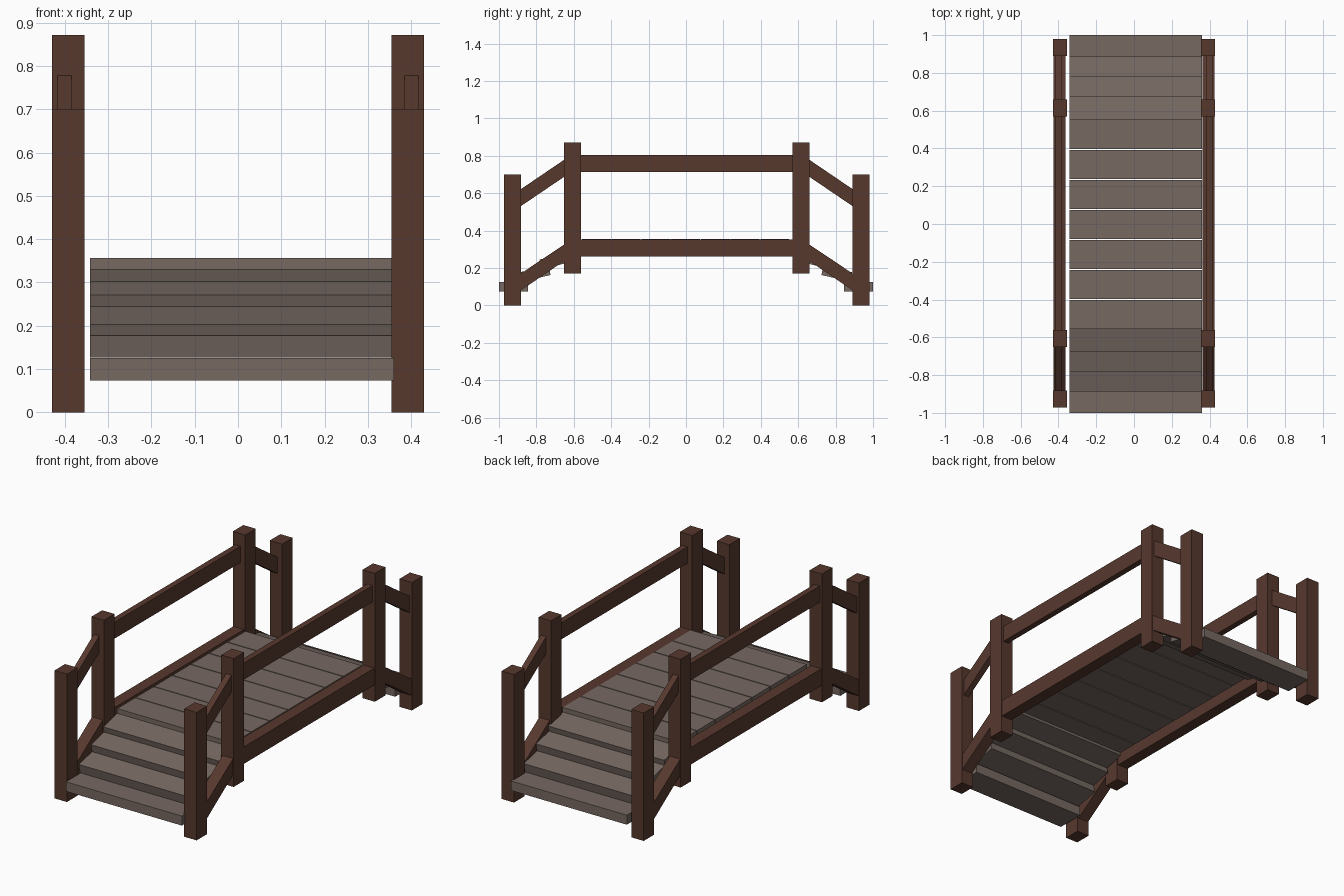
import bpy
import math

if "Cube" in bpy.data.objects:
    bpy.data.objects.remove(bpy.data.objects["Cube"])


def material(name, rgb):
    m = bpy.data.materials.new(name)
    m.diffuse_color = (*rgb, 1)
    m.use_nodes = True
    m.node_tree.nodes["Principled BSDF"].inputs["Base Color"].default_value = m.diffuse_color
    return m


timber = material("dark_timber", (0.095, 0.04, 0.027))
board = material("weathered_board", (0.18, 0.14, 0.12))


def prism(name, x0, x1, profile, mat):
    """Extrude a (y, z) profile from x0 to x1."""
    n = len(profile)
    if sum(profile[i][0] * profile[(i + 1) % n][1] - profile[(i + 1) % n][0] * profile[i][1]
           for i in range(n)) < 0:
        profile = profile[::-1]
    verts = [(x, y, z) for x in (x0, x1) for y, z in profile]
    faces = [tuple(reversed(range(n))), tuple(range(n, 2 * n))]
    faces += [(i, (i + 1) % n, (i + 1) % n + n, i + n) for i in range(n)]
    mesh = bpy.data.meshes.new(name)
    mesh.from_pydata(verts, [], faces)
    mesh.materials.append(mat)
    obj = bpy.data.objects.new(name, mesh)
    bpy.context.collection.objects.link(obj)
    return obj


def rect(y0, y1, z0, z1):
    return [(y0, z0), (y1, z0), (y1, z1), (y0, z1)]


def both_ends(profile):
    """Yield the front profile and its mirrored back copy."""
    yield "front", profile
    yield "back", [(0.008 - y, z) for y, z in profile]


for side, s in (("left", -1), ("right", 1)):
    def bar(name, a, b, profile):
        prism(f"{side}_{name}", *sorted((s * a, s * b)), profile, timber)

    for end, p in both_ends(rect(-0.972, -0.881, 0, 0.70)):
        bar(f"{end}_outer_post", 0.355, 0.43, p)
    for end, p in both_ends(rect(-0.652, -0.561, 0.17, 0.872)):
        bar(f"{end}_inner_post", 0.355, 0.43, p)

    # Handrails: level middle and sloping ends
    bar("handrail", 0.384, 0.417, rect(-0.60, 0.605, 0.713, 0.803))
    for end, p in both_ends([(-0.91, 0.512), (-0.63, 0.702), (-0.63, 0.793), (-0.91, 0.603)]):
        bar(f"{end}_sloping_handrail", 0.384, 0.417, p)

    # Side beams under the deck and the stairs
    bar("deck_beam", 0.363, 0.427, rect(-0.61, 0.615, 0.26, 0.353))
    for end, p in both_ends([(-0.91, 0.062), (-0.61, 0.265), (-0.61, 0.353), (-0.91, 0.152)]):
        bar(f"{end}_stair_beam", 0.363, 0.427, p)

# Deck boards
pitch = 0.159
for i in range(7):
    y = -0.556 + i * pitch
    prism(f"deck_board_{i + 1}", -0.342, 0.36, rect(y, y + pitch - 0.005, 0.305, 0.356), board)

# Steps: a level lowest board, then three tilted ones
t = math.tan(math.radians(13))
steps = [rect(-1.0, -0.845, 0.073, 0.125)]
for y, z in ((-0.888, 0.177), (-0.783, 0.245), (-0.677, 0.302)):
    w, d = 0.153, 0.05
    steps.append([(y, z), (y + w, z + w * t), (y + w + 0.011, z + w * t - d), (y + 0.011, z - d)])
for i, step in enumerate(steps):
    for sign, end in ((1, "front"), (-1, "back")):
        prism(f"{end}_step_{i + 1}", -0.342, 0.36, [(sign * y, z) for y, z in step], board)
